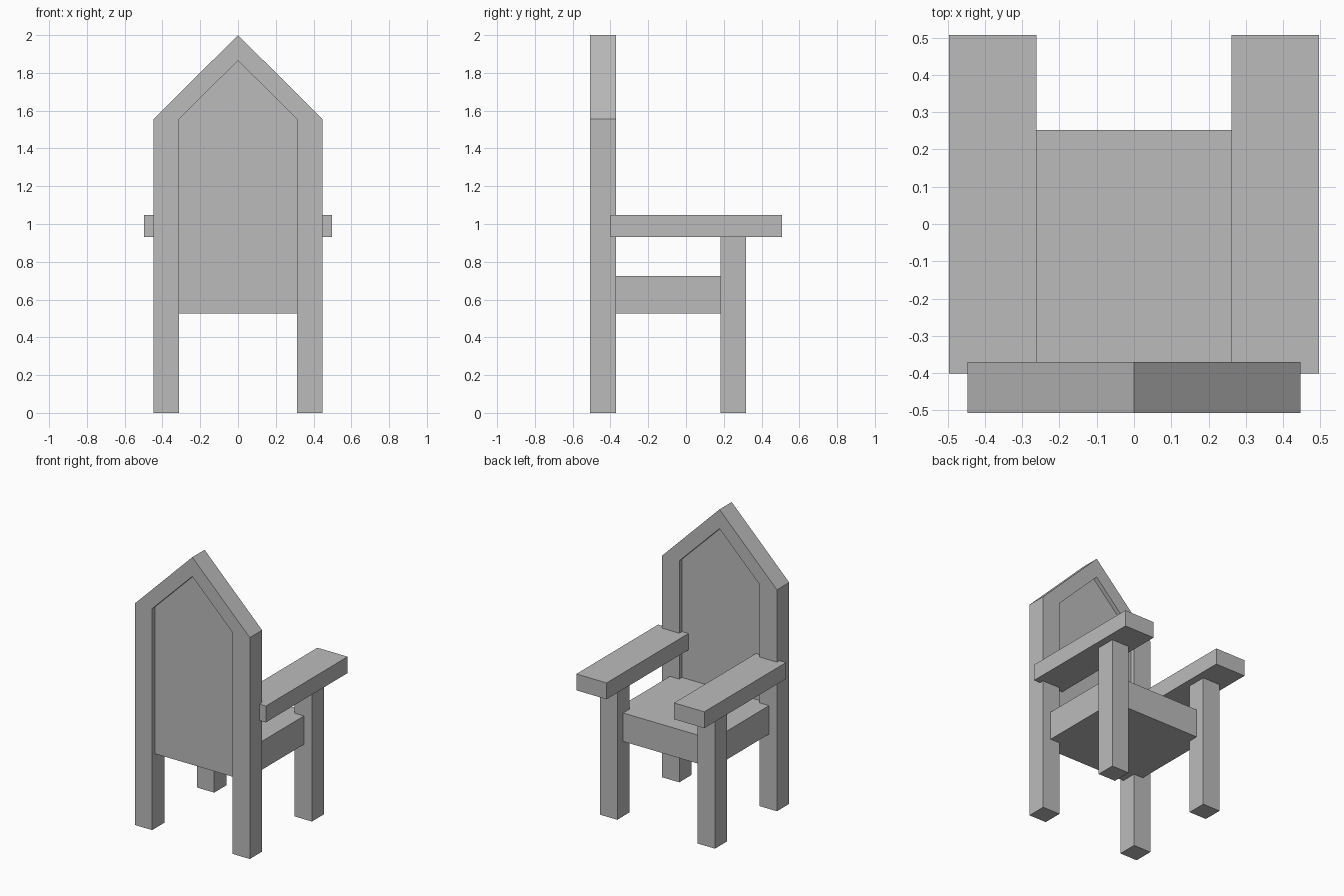
import bpy
import bmesh

cube = bpy.data.objects.get("Cube")
if cube:
    bpy.data.objects.remove(cube, do_unlink=True)

grey = bpy.data.materials.new("plain grey")
grey.use_nodes = True
colour = (0.5, 0.5, 0.5, 1)
grey.diffuse_color = colour
grey.node_tree.nodes["Principled BSDF"].inputs["Base Color"].default_value = colour


def prism(name, outline, y0, y1):
    """Extrude an (x, z) outline from y0 to y1."""
    bm = bmesh.new()
    face = bm.faces.new([bm.verts.new((x, y0, z)) for x, z in outline])
    new = bmesh.ops.extrude_face_region(bm, geom=[face])["geom"]
    moved = [v for v in new if isinstance(v, bmesh.types.BMVert)]
    bmesh.ops.translate(bm, vec=(0, y1 - y0, 0), verts=moved)
    bmesh.ops.recalc_face_normals(bm, faces=bm.faces)
    mesh = bpy.data.meshes.new(name)
    bm.to_mesh(mesh)
    bm.free()
    mesh.materials.append(grey)
    obj = bpy.data.objects.new(name, mesh)
    bpy.context.collection.objects.link(obj)
    return obj


def box(name, x0, x1, y0, y1, z0, z1):
    return prism(name, [(x0, z0), (x1, z0), (x1, z1), (x0, z1)], y0, y1)


OUT, IN = 0.447, 0.312          # outer and inner faces of the legs
BACK, REST = -0.507, -0.371     # rear and seat side of the backrest
SHOULDER, PEAK, INNER_PEAK = 1.555, 2.0, 1.865
SEAT_LOW, SEAT_TOP = 0.525, 0.725

# Backrest frame: two rear legs joined by a pointed gable
prism("backrest_frame", [
    (-OUT, 0), (-IN, 0), (-IN, SHOULDER), (0, INNER_PEAK), (IN, SHOULDER),
    (IN, 0), (OUT, 0), (OUT, SHOULDER), (0, PEAK), (-OUT, SHOULDER)], BACK, REST)

# Panel recessed on both sides of the frame
prism("backrest_panel", [
    (-IN, SEAT_LOW), (IN, SEAT_LOW), (IN, SHOULDER),
    (0, INNER_PEAK), (-IN, SHOULDER)], BACK + 0.03, REST - 0.03)

# Seat slab
box("seat", -0.385, 0.385, REST - 0.04, 0.252, SEAT_LOW, SEAT_TOP)

# Front legs and armrests on both sides
for side, s in (("left", 1), ("right", -1)):
    box(side + "_front_leg", s * IN, s * OUT, 0.182, 0.317, 0, 0.932)
    box(side + "_armrest", s * 0.262, s * 0.497, -0.401, 0.507, 0.932, 1.047)
